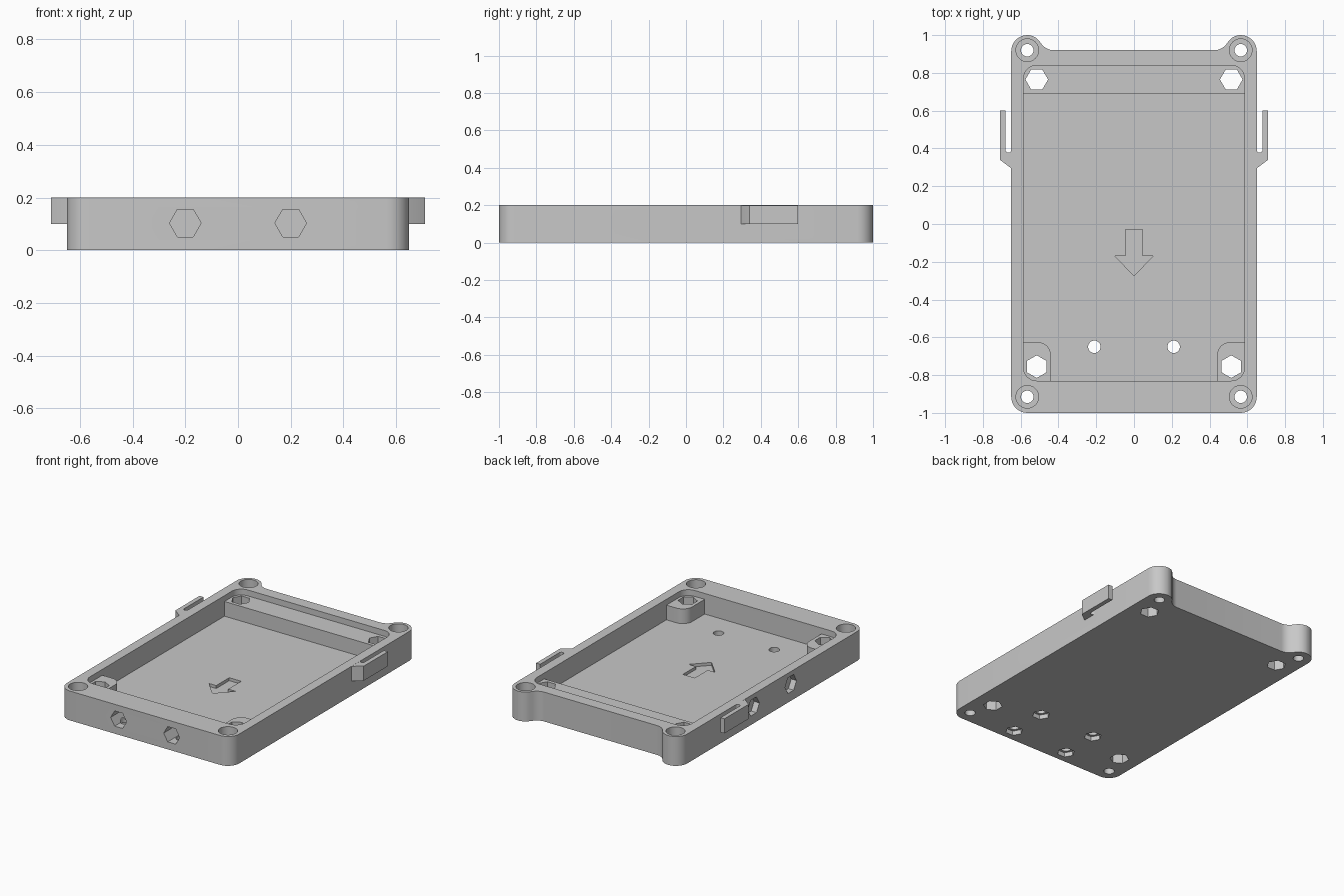
import bpy, bmesh
from math import cos, sin, pi, tan
from mathutils import Vector, Matrix

old = bpy.data.objects.get("Cube")
if old:
    bpy.data.objects.remove(old)

GREY = (0.575, 0.575, 0.575, 1)
TOP, LEDGE, FLOOR = 0.2, 0.16, 0.06
mat = bpy.data.materials.new("plain grey")
mat.use_nodes = True
mat.diffuse_color = GREY
mat.node_tree.nodes["Principled BSDF"].inputs["Base Color"].default_value = GREY


def rounded(corners, steps=8):
    """Outline from (x, y[, radius]) corners, with an arc at each radius."""
    out = []
    for i, c in enumerate(corners):
        p = Vector(c[:2])
        if len(c) < 3:
            out.append(p)
            continue
        a = (Vector(corners[i - 1][:2]) - p).normalized()
        b = (Vector(corners[(i + 1) % len(corners)][:2]) - p).normalized()
        half = a.angle(b) / 2
        centre = p + (a + b).normalized() * c[2] / sin(half)
        reach = c[2] / tan(half)
        start = p + a * reach - centre
        sweep = start.angle_signed(p + b * reach - centre)
        for k in range(steps + 1):
            t = -sweep * k / steps
            out.append(centre + Vector((start.x * cos(t) - start.y * sin(t),
                                        start.x * sin(t) + start.y * cos(t))))
    return out


def mirrored(half):
    """Close a right-hand half outline across x = 0."""
    return half + [(-c[0], *c[1:]) for c in reversed(half)]


def ring(x, y, r, n, turn=0.0):
    return [Vector((x + r * cos(turn + 2 * pi * k / n),
                    y + r * sin(turn + 2 * pi * k / n))) for k in range(n)]


def prism(name, pts, z0, z1, matrix=None):
    bm = bmesh.new()
    face = bm.faces.new([bm.verts.new((p[0], p[1], z0)) for p in pts])
    ext = bmesh.ops.extrude_face_region(bm, geom=[face])
    tops = [v for v in ext["geom"] if isinstance(v, bmesh.types.BMVert)]
    bmesh.ops.translate(bm, vec=(0, 0, z1 - z0), verts=tops)
    # Keep the starting cap so that the prism is closed
    if not face.is_valid:
        bmesh.ops.holes_fill(bm, edges=bm.edges)
    if matrix:
        bm.transform(matrix)
    bmesh.ops.recalc_face_normals(bm, faces=bm.faces)
    mesh = bpy.data.meshes.new(name)
    bm.to_mesh(mesh)
    bm.free()
    mesh.materials.append(mat)
    obj = bpy.data.objects.new(name, mesh)
    bpy.context.collection.objects.link(obj)
    return obj


cutters = []


def cut(*args):
    obj = prism("cutter", *args)
    obj.hide_render = True
    cutters.append(obj)


# Tray block with raised screw ears at the back
outline = mirrored([(0.65, -1, 0.085), (0.65, 1, 0.085),
                    (0.525, 1, 0.079), (0.465, 0.92, 0.08)])
tray = prism("tray", rounded(outline), 0, TOP)

# Upper pocket down to the ledge, then deep pocket around the front posts
cut(rounded(mirrored([(0.585, -0.83, 0.07), (0.585, 0.84, 0.07)])), LEDGE, 0.3)
cut(rounded(mirrored([(0.44, -0.83), (0.44, -0.625, 0.07),
                      (0.585, -0.625), (0.585, 0.69)])), FLOOR, 0.18)

# Direction arrow sunk into the floor
cut(mirrored([(0, -0.275), (0.1, -0.17), (0.045, -0.17), (0.045, -0.03)])[1:],
    FLOOR - 0.02, 0.1)

to_front = Matrix.Rotation(pi / 2, 4, "X")
to_side = Matrix(((0, 0, 1, 0), (1, 0, 0, 0), (0, 1, 0, 0), (0, 0, 0, 1)))
for s in (-1, 1):
    # Counterbored corner screw holes
    for y in (-0.915, 0.92):
        cut(ring(s * 0.565, y, 0.033, 24), -0.1, 0.3)
        cut(ring(s * 0.565, y, 0.06, 32), 0.1, 0.3)
    # Hexagonal through holes in ledge and posts
    cut(ring(s * 0.515, 0.765, 0.06, 6), -0.1, 0.3)
    cut(ring(s * 0.515, -0.755, 0.06, 6, pi / 6), -0.1, 0.3)
    # Screw holes with nut pockets underneath
    for y in (-0.65, -0.91):
        cut(ring(s * 0.21, y, 0.033, 24), -0.1, 0.1)
        cut(ring(s * 0.21, y, 0.055, 6), -0.1, 0.03)
    # Blind hexagonal pockets in the front wall
    cut(ring(s * 0.2, 0.103, 0.06, 6), 0.87, 1.1, to_front)
    # Blind hexagonal pockets in the side walls
    for y in (-0.2, 0.2):
        cut(ring(y, 0.115, 0.062, 6), s * 0.61, s * 0.8, to_side)

# Apply all cuts
for c in cutters:
    mod = tray.modifiers.new("cut", "BOOLEAN")
    mod.operation, mod.solver, mod.object = "DIFFERENCE", "EXACT", c
graph = bpy.context.evaluated_depsgraph_get()
result = bpy.data.meshes.new_from_object(tray.evaluated_get(graph))
tray.modifiers.clear()
tray.data = result
for c in cutters:
    bpy.data.objects.remove(c)

# Side cable clips
parts = [tray]
for s, side in ((1, "left"), (-1, "right")):
    clip = rounded([(0.64, 0.29), (0.65, 0.295), (0.71, 0.34), (0.71, 0.6),
                    (0.68, 0.6), (0.68, 0.378, 0.0145), (0.65, 0.378, 0.0145),
                    (0.65, 0.4), (0.64, 0.4)], 5)
    parts.append(prism(side + "_clip", [(s * p.x, p.y) for p in clip], 0.1, TOP - 0.0005))

# Smooth the round walls and keep the edges crisp
bpy.ops.object.select_all(action="DESELECT")
for p in parts:
    p.select_set(True)
bpy.context.view_layer.objects.active = tray
bpy.ops.object.shade_smooth_by_angle(angle=pi / 6)
